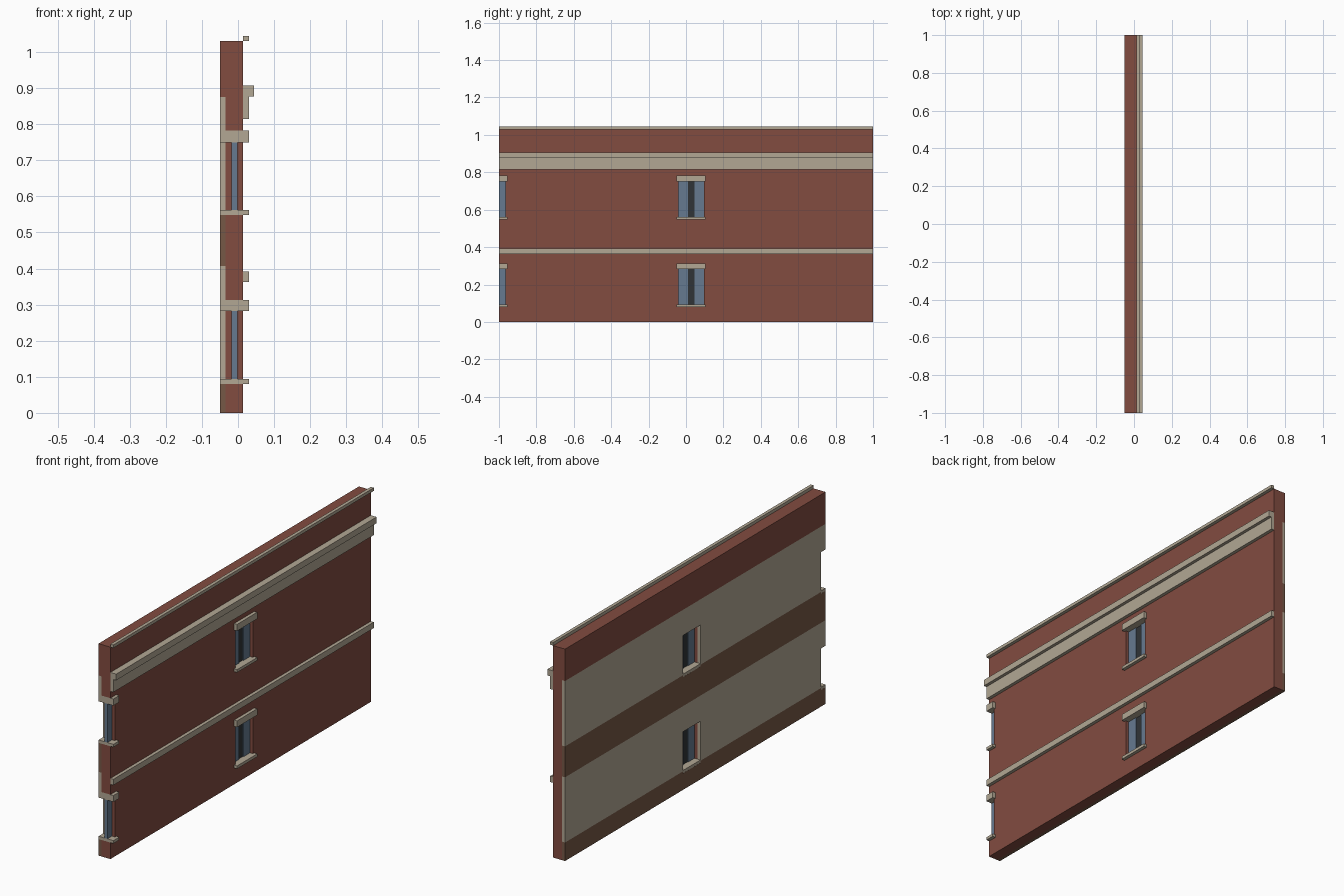
import bpy, bmesh

cube = bpy.data.objects.get("Cube")
if cube:
    bpy.data.objects.remove(cube, do_unlink=True)


def material(name, rgb):
    lin = [((c / 255 + 0.055) / 1.055) ** 2.4 for c in rgb] + [1.0]
    m = bpy.data.materials.new(name)
    m.diffuse_color = lin
    m.use_nodes = True
    bsdf = m.node_tree.nodes["Principled BSDF"]
    bsdf.inputs["Base Color"].default_value = lin
    bsdf.inputs["Roughness"].default_value = 0.9
    return m


BRICK = material("red brick", (130, 76, 64))
STONE = material("pale stone", (178, 167, 148))
BROWN = material("brown floor edge", (118, 88, 70))
BLUE = material("blue window sash", (102, 122, 144))
DARK = material("dark glass", (48, 52, 55))

# Window bays (y range) and storeys (sill bottom, sill top, lintel bottom, lintel top)
BAYS = [(-1.0, -0.965), (-0.04, 0.095)]
STOREYS = [(0.08, 0.094, 0.282, 0.313), (0.548, 0.562, 0.75, 0.782)]
BACK, INNER, FACE, TRIM = -0.05, -0.034, 0.014, 0.03


def finish(name, bm, mat):
    bmesh.ops.recalc_face_normals(bm, faces=bm.faces)
    me = bpy.data.meshes.new(name)
    bm.to_mesh(me)
    bm.free()
    me.materials.append(mat)
    ob = bpy.data.objects.new(name, me)
    bpy.context.collection.objects.link(ob)
    return ob


def box(name, x, y, z, mat):
    bm = bmesh.new()
    bmesh.ops.create_cube(bm, size=1)
    for v in bm.verts:
        v.co = [(a[0] + a[1]) / 2 + c * (a[1] - a[0])
                for a, c in zip((x, y, z), v.co)]
    return finish(name, bm, mat)


def in_opening(y, z):
    return (any(a < y < b for a, b in BAYS)
            and any(s[0] < z < s[3] for s in STOREYS))


def panel(name, x, z, mat):
    """Full-length wall layer with the window openings left out."""
    ys = sorted({-1.0, 1.0} | {v for b in BAYS for v in b})
    zs = sorted(set(z) | {v for s in STOREYS for v in (s[0], s[3])
                          if z[0] < v < z[1]})
    bm = bmesh.new()
    grid = {(a, b): bm.verts.new((x[0], a, b)) for a in ys for b in zs}
    for y0, y1 in zip(ys, ys[1:]):
        for z0, z1 in zip(zs, zs[1:]):
            if not in_opening((y0 + y1) / 2, (z0 + z1) / 2):
                bm.faces.new([grid[p] for p in
                              ((y0, z0), (y1, z0), (y1, z1), (y0, z1))])
    bmesh.ops.delete(bm, geom=[v for v in bm.verts if not v.link_faces],
                     context='VERTS')
    ext = bmesh.ops.extrude_face_region(bm, geom=bm.faces[:],
                                        use_keep_orig=True)
    for v in ext["geom"]:
        if isinstance(v, bmesh.types.BMVert):
            v.co.x = x[1]
    return finish(name, bm, mat)


# Brick wall and its inner layers
panel("brick_wall", (INNER, FACE), (0, 1.03), BRICK)
panel("parapet_back", (BACK, INNER), (0.875, 1.03), BRICK)
panel("lower_floor_edge", (BACK, INNER), (0, 0.09), BROWN)
panel("lower_plaster", (BACK, INNER), (0.09, 0.407), STONE)
panel("upper_floor_edge", (BACK, INNER), (0.407, 0.557), BROWN)
panel("upper_plaster", (BACK, INNER), (0.557, 0.875), STONE)

# Stone courses along the outer face
FULL = (-1.0, 1.0)
box("belt_course", (FACE, TRIM), FULL, (0.363, 0.392), STONE)
box("cornice_frieze", (FACE, TRIM), FULL, (0.815, 0.877), STONE)
box("cornice_cap", (FACE, 0.045), FULL, (0.877, 0.907), STONE)
box("coping", (FACE, TRIM), FULL, (1.03, 1.045), STONE)

# Windows: sill, lintel, two sashes and the glass between them
for level, (s0, s1, l0, l1) in zip(("lower", "upper"), STOREYS):
    for bay, (y0, y1) in zip(("end", "middle"), BAYS):
        tag = f"{level}_{bay}"
        wide = (max(-1.0, y0 - 0.01), y1 + 0.01)
        box(tag + "_sill", (BACK + 0.0005, TRIM), wide, (s0, s1), STONE)
        box(tag + "_lintel", (BACK + 0.0005, TRIM), wide, (l0, l1), STONE)
        depth = (-0.018, -0.002)
        if bay == "end":
            box(tag + "_sash", depth, (y0, y1), (s1, l0), BLUE)
        else:
            box(tag + "_left_sash", depth, (y0, 0.01), (s1, l0), BLUE)
            box(tag + "_right_sash", depth, (0.045, y1), (s1, l0), BLUE)
            box(tag + "_glass", (-0.014, -0.006), (0.01, 0.045), (s1, l0), DARK)
